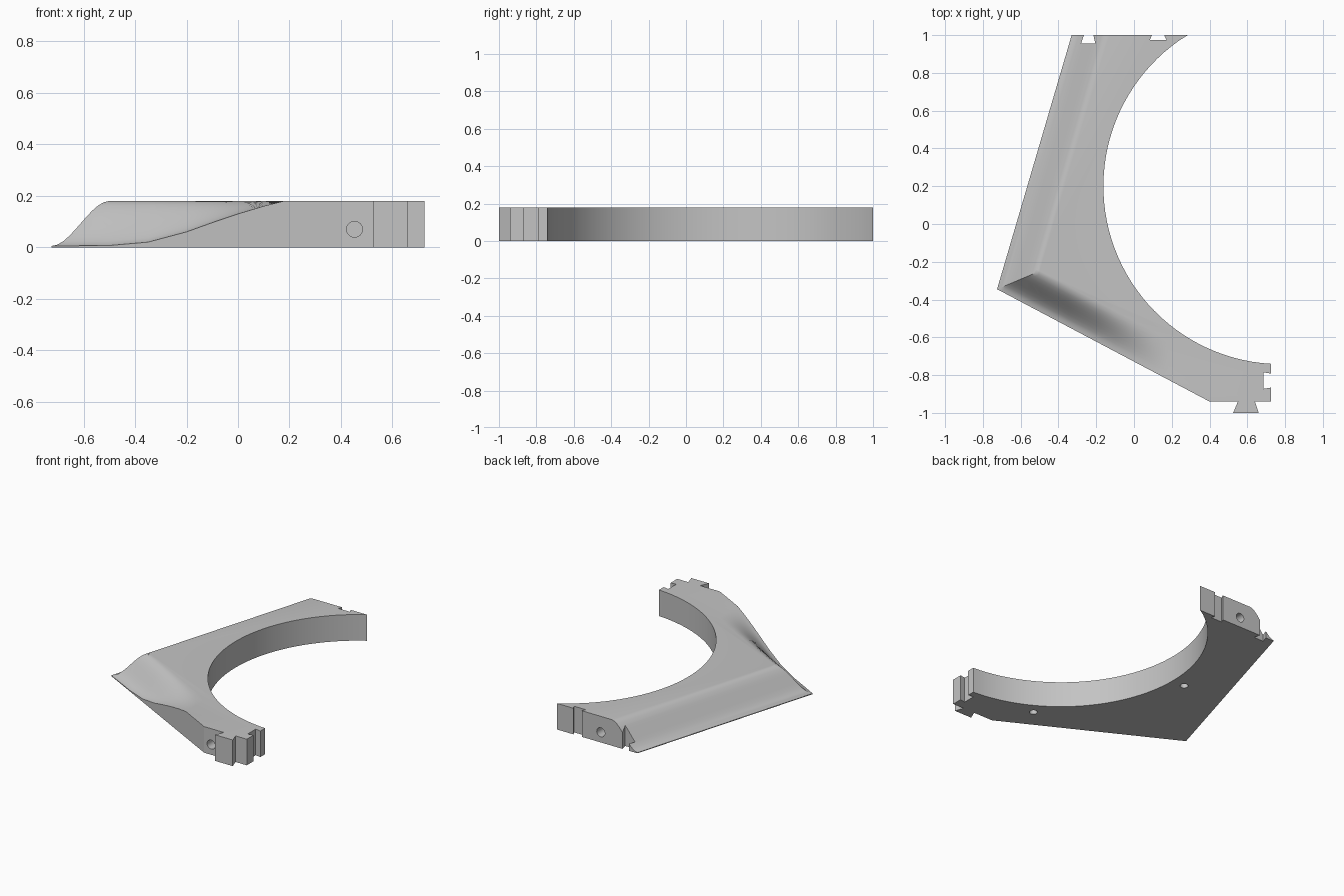
import bpy, bmesh, math
from mathutils import Vector, Matrix

if "Cube" in bpy.data.objects:
    bpy.data.objects.remove(bpy.data.objects["Cube"], do_unlink=True)

H = 0.18        # thickness of the plate
W = 0.19        # width of the rounded slope along the outer edges
STEPS = 10      # facets across the slope

grey = bpy.data.materials.new("plain grey")
grey.use_nodes = True
colour = (0.55, 0.55, 0.55, 1)
grey.diffuse_color = colour
grey.node_tree.nodes["Principled BSDF"].inputs["Base Color"].default_value = colour

# Outer corner and the inward directions of its two edges
corner = Vector((-0.725, -0.345, 0))
back_end = Vector((-0.33, 1, 0))
front_end = Vector((0.40, -0.94, 0))
along_left = (back_end - corner).normalized()
along_front = (front_end - corner).normalized()
in_left = Vector((along_left.y, -along_left.x, 0))
in_front = Vector((-along_front.y, along_front.x, 0))

# Height of the front edge as it climbs to the full thickness
EDGE = [(-0.725, 0.005), (-0.5, 0.007), (-0.35, 0.02), (-0.2, 0.06),
        (-0.1, 0.096), (0, 0.13), (0.1, 0.16), (0.18, H)]


def edge_height(x):
    if x <= EDGE[0][0]:
        return EDGE[0][1]
    for (x0, z0), (x1, z1) in zip(EDGE, EDGE[1:]):
        if x <= x1:
            return z0 + (z1 - z0) * (x - x0) / (x1 - x0)
    return H


def slope(low, dist):
    t = min(max(dist / W, 0), 1)
    return low + (H - low) * t * t * (3 - 2 * t)


def top_height(p):
    d = Vector((p.x, p.y, 0)) - corner
    return min(slope(EDGE[0][1], d.dot(in_left)),
               slope(edge_height(p.x), d.dot(in_front)))


# Outline: back edge with two dovetail slots, arc, slotted end, tenon, corner
outline = [(-0.33, 1), (-0.265, 1), (-0.28, 0.955), (-0.205, 0.955), (-0.215, 1),
           (0.095, 1), (0.083, 0.973), (0.172, 0.973), (0.16, 1)]
centre, radius = Vector((0.78, 0.2)), 0.942
a0, a1 = math.radians(122), math.radians(266.6)
outline += [(0.285, 1)]
for i in range(1, 48):
    a = a0 + (a1 - a0) * i / 48
    outline.append((centre.x + radius * math.cos(a), centre.y + radius * math.sin(a)))
outline += [(0.725, -0.74), (0.725, -0.792), (0.685, -0.785), (0.685, -0.873),
            (0.725, -0.866), (0.725, -0.94), (0.64, -0.94), (0.66, -1),
            (0.525, -1), (0.55, -0.94), front_end[:2], corner[:2]]

bm = bmesh.new()
base = bm.faces.new([bm.verts.new((x, y, 0)) for x, y in outline])
ext = bmesh.ops.extrude_face_region(bm, geom=[base], use_keep_orig=True)
for v in ext["geom"]:
    if isinstance(v, bmesh.types.BMVert):
        v.co.z = H
bmesh.ops.recalc_face_normals(bm, faces=bm.faces[:])


def cut(point, normal):
    bmesh.ops.bisect_plane(bm, geom=bm.verts[:] + bm.edges[:] + bm.faces[:],
                           plane_co=point, plane_no=normal, dist=1e-5)


# Cut lines across the slopes, along the ridge and at the edge stations
for k in range(1, STEPS + 1):
    for inward in (in_left, in_front):
        cut(corner + inward * (W * k / STEPS), inward)
cut(corner, (in_left - in_front).normalized())
for x, z in EDGE[1:]:
    cut(Vector((x, 0, 0)), Vector((1, 0, 0)))

# Shape the top surface
for v in bm.verts:
    if v.co.z > H / 2:
        v.co.z = top_height(v.co)
bmesh.ops.triangulate(bm, faces=[f for f in bm.faces if len({round(v.co.z, 5) for v in f.verts}) > 2])
bmesh.ops.dissolve_limit(bm, angle_limit=0.001, verts=bm.verts[:], edges=bm.edges[:])
bmesh.ops.recalc_face_normals(bm, faces=bm.faces[:])

mesh = bpy.data.meshes.new("curved_bracket")
bm.to_mesh(mesh)
bm.free()
mesh.materials.append(grey)
bracket = bpy.data.objects.new("curved_bracket", mesh)
bpy.context.collection.objects.link(bracket)


# Round pin holes
def drill(position, axis, depth, r=0.031):
    bpy.ops.mesh.primitive_cylinder_add(vertices=24, radius=r, depth=depth * 2, location=position)
    tool = bpy.context.object
    tool.name = "hole_cutter"
    tool.hide_render = True
    tool.rotation_euler = (math.pi / 2, 0, 0) if axis == "Y" else (0, 0, 0)
    tool.data.materials.append(grey)
    bpy.ops.object.select_all(action="DESELECT")
    bracket.select_set(True)
    bpy.context.view_layer.objects.active = bracket
    mod = bracket.modifiers.new("hole", "BOOLEAN")
    mod.operation, mod.object, mod.solver = "DIFFERENCE", tool, "EXACT"
    bpy.ops.object.modifier_apply(modifier=mod.name)
    bpy.data.objects.remove(tool, do_unlink=True)


drill((0.453, -0.94, 0.07), "Y", 0.14)
drill((-0.05, 1, 0.07), "Y", 0.14)
drill((-0.26, 0.19, 0), "Z", 0.08, 0.026)
drill((0.264, -0.69, 0), "Z", 0.08, 0.026)

bpy.ops.object.shade_smooth_by_angle(angle=math.radians(25))
